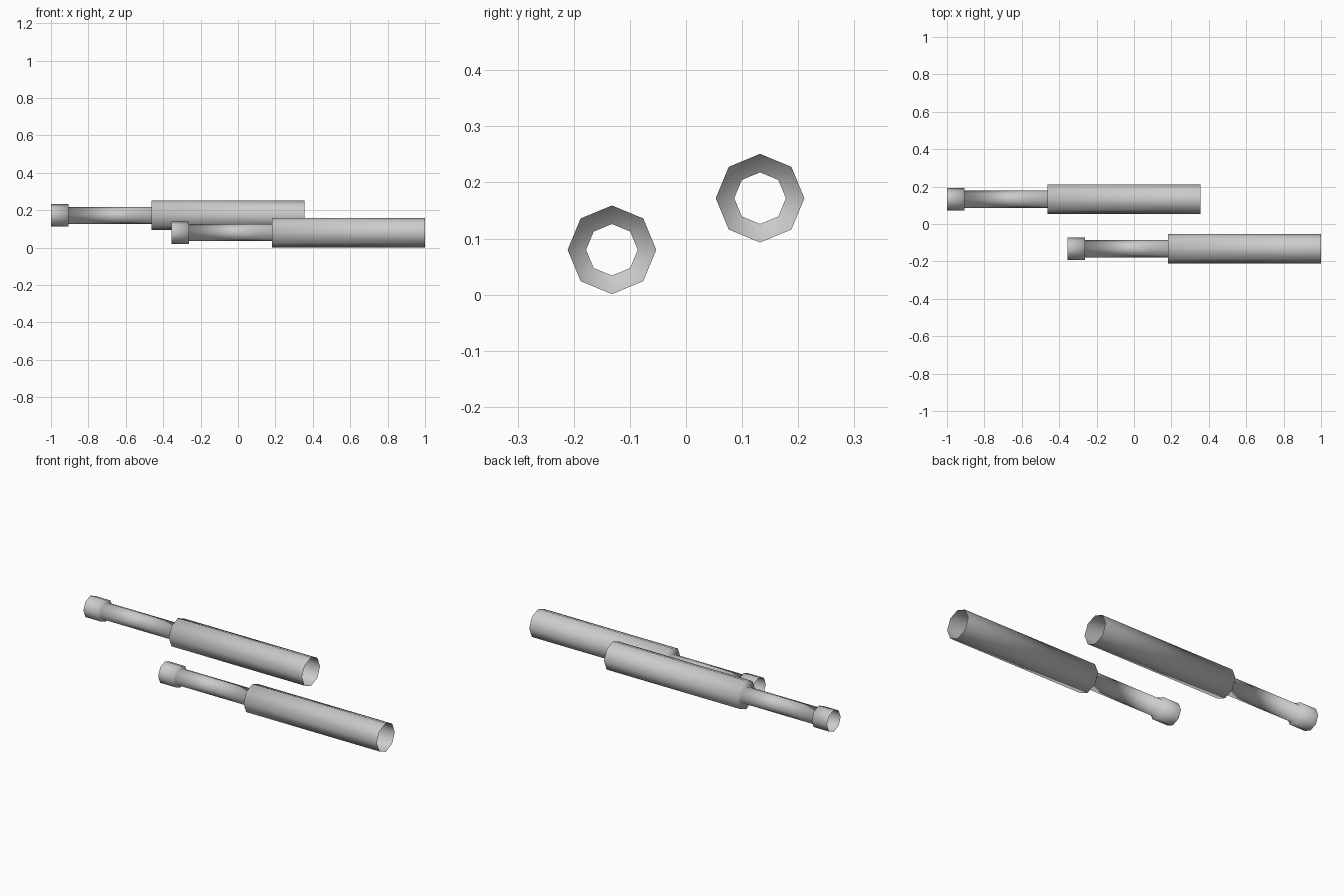
import bpy, bmesh, math

if "Cube" in bpy.data.objects:
    bpy.data.objects.remove(bpy.data.objects["Cube"])

SIDES = 8
# (x along the tube, radius): head, thin neck, wide body; both ends are open
PROFILE = [(0.0, 0.06), (0.094, 0.06), (0.094, 0.046),
           (0.538, 0.046), (0.538, 0.079), (1.356, 0.079)]


def stepped_tube(name, x, y, z):
    bm = bmesh.new()
    rings = []
    for px, r in PROFILE:
        rings.append([bm.verts.new((px, r * math.cos(a), r * math.sin(a)))
                      for a in (2 * math.pi * i / SIDES for i in range(SIDES))])
    # Skin neighbouring rings, normals facing outward
    for a, b in zip(rings, rings[1:]):
        for i in range(SIDES):
            j = (i + 1) % SIDES
            f = bm.faces.new((a[i], a[j], b[j], b[i]))
            f.smooth = True
            f.normal_update()
    # Check one outer wall face and flip everything if it points inward
    bm.faces.ensure_lookup_table()
    wall = bm.faces[0]
    c = wall.calc_center_median()
    if wall.normal.y * c.y + wall.normal.z * c.z < 0:
        bmesh.ops.reverse_faces(bm, faces=bm.faces[:])
    mesh = bpy.data.meshes.new(name)
    bm.to_mesh(mesh)
    bm.free()
    obj = bpy.data.objects.new(name, mesh)
    obj.location = (x, y, z)
    bpy.context.collection.objects.link(obj)
    return obj


# Two identical tubes, staggered in length and height
stepped_tube("upper_tube", -1.0, 0.132, 0.172)
stepped_tube("lower_tube", -0.356, -0.132, 0.08)
